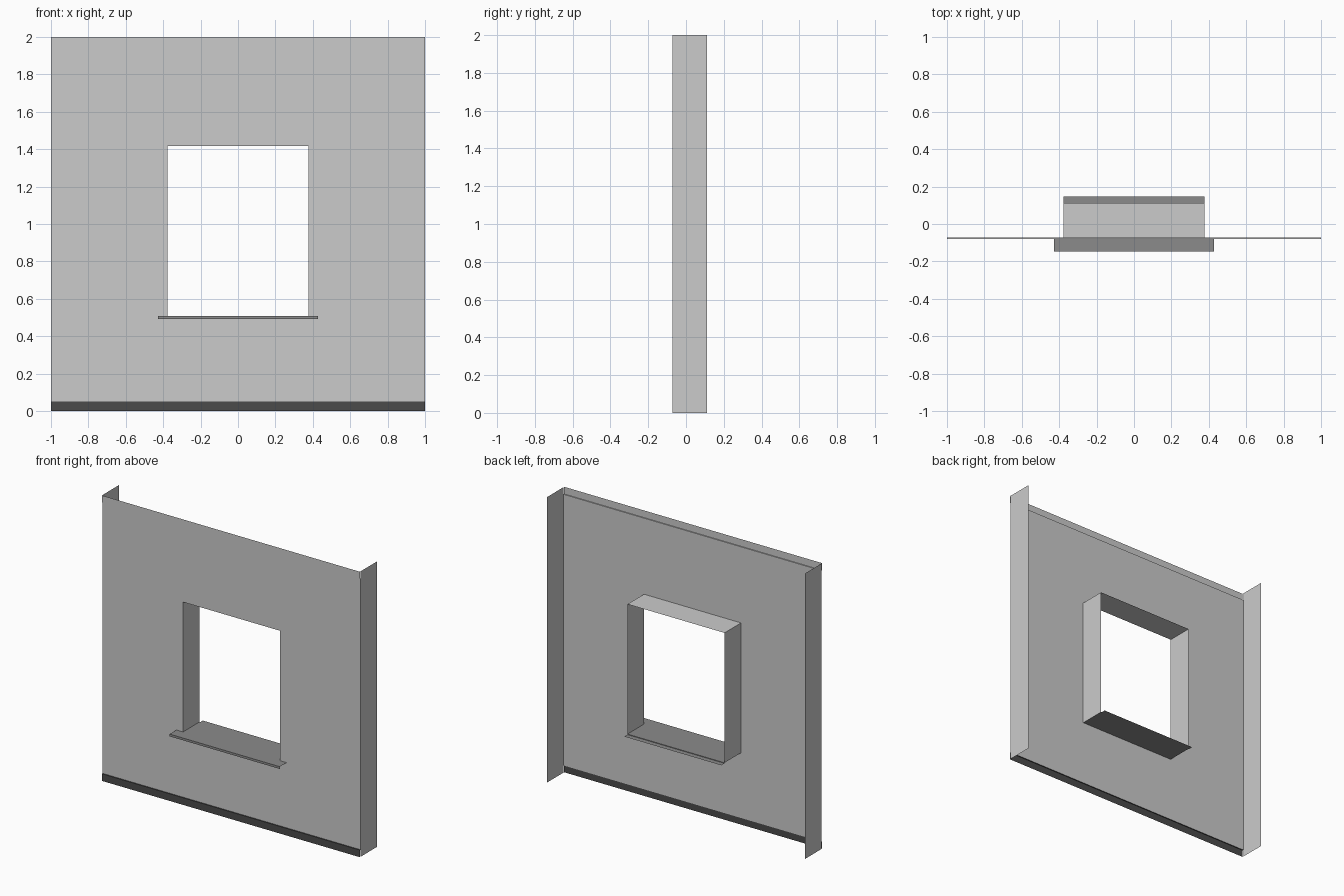
import bpy, bmesh

if "Cube" in bpy.data.objects:
    bpy.data.objects.remove(bpy.data.objects["Cube"])

W, H = 1.0, 2.0             # half width and height of the panel
YF, YB = -0.072, 0.111      # wall face and rear edge of the returns
OX, Z0, Z1 = 0.376, 0.507, 1.417   # window opening


def material(name, value):
    m = bpy.data.materials.new(name)
    m.diffuse_color = (value, value, value, 1)
    m.use_nodes = True
    m.node_tree.nodes["Principled BSDF"].inputs["Base Color"].default_value = m.diffuse_color
    return m


def sheet(name, quads, mat=None):
    """Thin sheet object from a list of four-cornered faces."""
    bm = bmesh.new()
    for q in quads:
        bm.faces.new([bm.verts.new(p) for p in q])
    bmesh.ops.remove_doubles(bm, verts=bm.verts, dist=1e-5)
    me = bpy.data.meshes.new(name)
    bm.to_mesh(me)
    bm.free()
    ob = bpy.data.objects.new(name, me)
    bpy.context.collection.objects.link(ob)
    if mat:
        me.materials.append(mat)
    return ob


def extrude_x(profile, half):
    """Sweep a (y, z) profile along x, faces pointing front/up."""
    return [[(-half, *a), (half, *a), (half, *b), (-half, *b)]
            for a, b in zip(profile, profile[1:])]


dark = material("dark_base", 0.07)
mid = material("mid_grey", 0.56)
sill_grey = material("sill_grey", 0.26)

# Wall face: 3 x 3 grid with the middle cell left open
xs, zs = [-W, -OX, OX, W], [0.05, Z0, Z1, 1.95]
sheet("wall_face", [
    [(xs[i], YF, zs[j]), (xs[i + 1], YF, zs[j]),
     (xs[i + 1], YF, zs[j + 1]), (xs[i], YF, zs[j + 1])]
    for i in range(3) for j in range(3) if (i, j) != (1, 1)])

# Side returns and window jambs
for side, s in (("left", -1), ("right", 1)):
    for name, x, a, b, d in (("wall_return", W, 0, H, s),
                             ("window_jamb", OX, Z0, Z1, -s)):
        q = [(s * x, YF, a), (s * x, YB, a), (s * x, YB, b), (s * x, YF, b)]
        sheet(f"{side}_{name}", [q if d > 0 else q[::-1]])

# Window head
sheet("window_head", extrude_x([(YB, Z1), (YF, Z1)], OX))

# Slightly proud bands at the top and bottom of the wall
YP = -0.079
sheet("top_band", extrude_x([(YF, 1.95), (YP, 1.95), (YP, H)], W), mid)
sheet("bottom_band", extrude_x([(YP, 0), (YP, 0.05), (YF, 0.05)], W), dark)

# Outer sill with a downturned lip, floor of the opening, inner ledge
sheet("outer_sill", extrude_x([(-0.141, 0.491), (-0.147, 0.491), (-0.147, Z0),
                               (YF, Z0)], 0.427), sill_grey)
sheet("sill_floor", extrude_x([(YF, Z0), (YB, Z0)], OX), sill_grey)
sheet("inner_ledge", extrude_x([(YB, Z0), (YB, 0.503), (0.147, 0.503)], OX),
      sill_grey)
